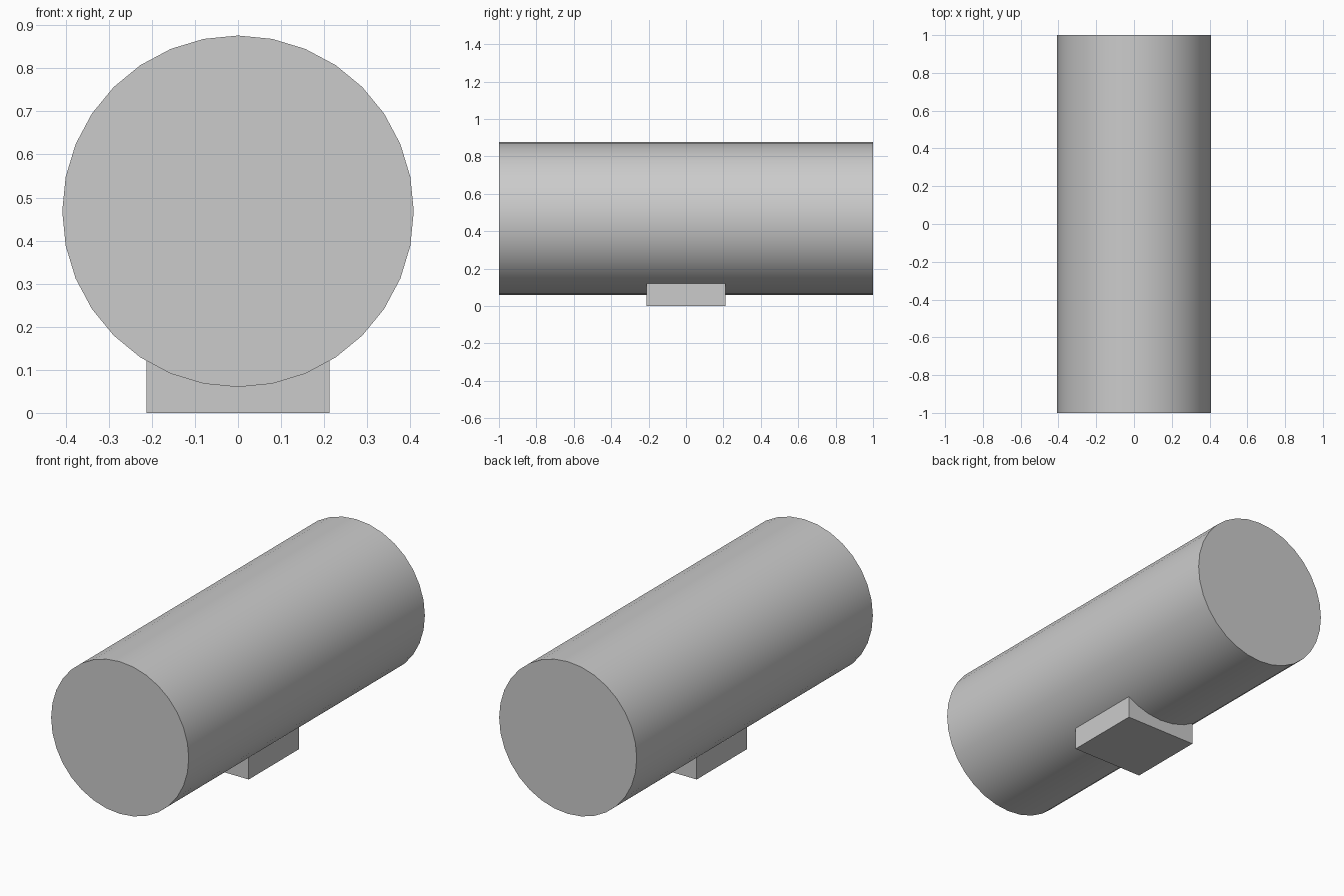
import bpy
import math

if "Cube" in bpy.data.objects:
    bpy.data.objects.remove(bpy.data.objects["Cube"])

grey = bpy.data.materials.new("light grey")
grey.diffuse_color = (0.6, 0.6, 0.6, 1.0)
grey.use_nodes = True
grey.node_tree.nodes["Principled BSDF"].inputs["Base Color"].default_value = grey.diffuse_color

RADIUS = 0.408
AXIS_Z = 0.468
BASE_HALF = 0.212
BASE_TOP = 0.125  # just inside the cylinder so the joint is closed

# Long horizontal cylinder, with a vertex at its top and sides
bpy.ops.mesh.primitive_cylinder_add(
    vertices=32, radius=RADIUS, depth=2.0,
    location=(0, 0, AXIS_Z), rotation=(math.pi / 2, 0, 0))
body = bpy.context.object
body.name = "cylinder_body"
body.data.materials.append(grey)
bpy.ops.object.transform_apply(location=False, rotation=True, scale=True)
bpy.ops.object.shade_smooth_by_angle(angle=math.radians(30))

# Square mounting block under the middle
bpy.ops.mesh.primitive_cube_add(size=1, location=(0, 0, BASE_TOP / 2))
base = bpy.context.object
base.name = "mounting_block"
base.scale = (2 * BASE_HALF, 2 * BASE_HALF, BASE_TOP)
base.data.materials.append(grey)
bpy.ops.object.transform_apply(location=False, rotation=False, scale=True)
